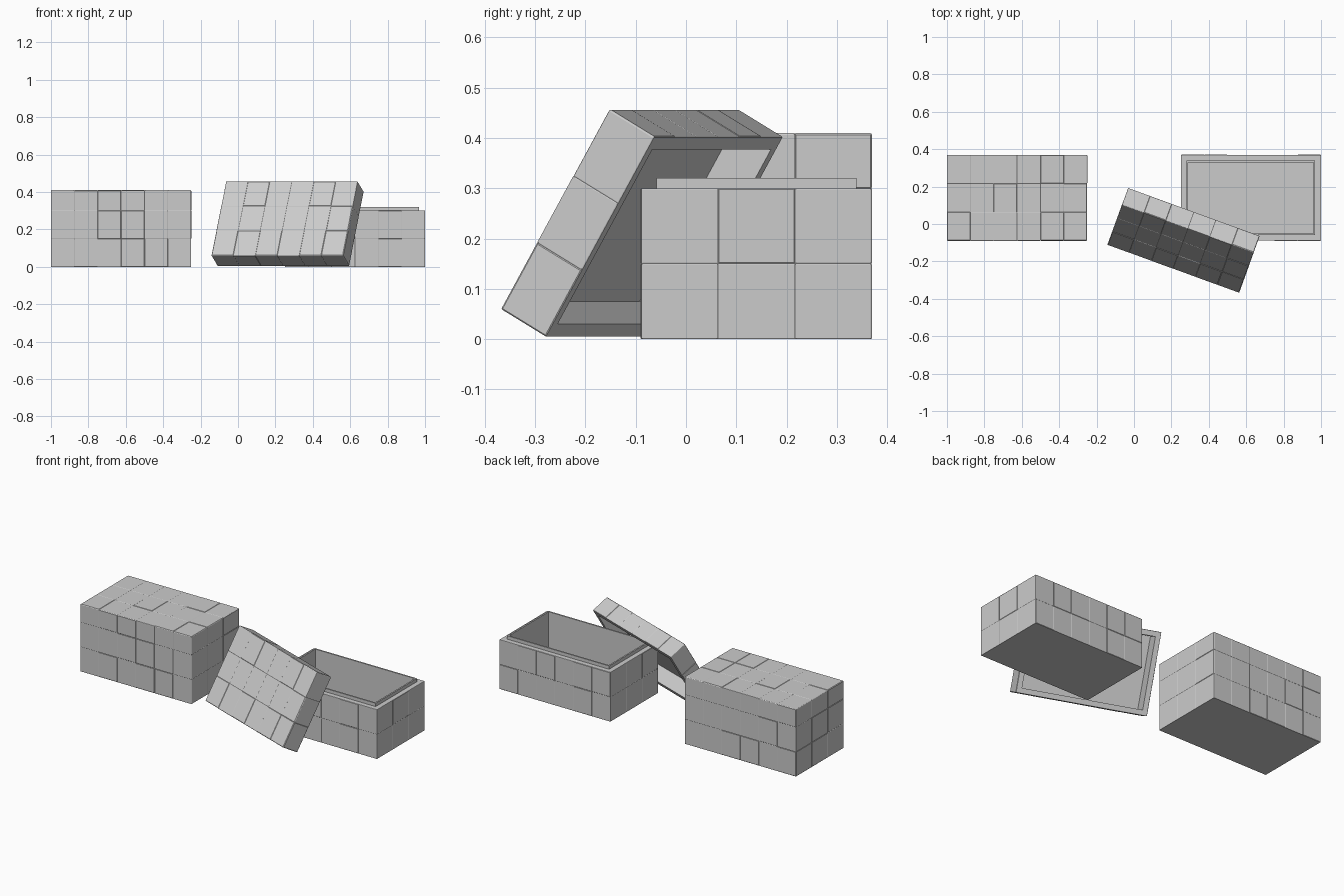
import bpy, bmesh, random
from math import radians, pi
from mathutils import Matrix, Vector

if "Cube" in bpy.data.objects:
    bpy.data.objects.remove(bpy.data.objects["Cube"])

random.seed(4)
L, W = 0.75, 0.46          # crate footprint
BODY_H, LID_H = 0.30, 0.11
GROOVE = 0.0015


def tray(name, height, rows, steps, matrix, panel_base):
    """Open-topped panelled box; steps = (inset, z) rings leading into the cavity."""
    hx, hy = L / 2 - GROOVE, W / 2 - GROOVE
    z0 = GROOVE if panel_base else 0
    bm = bmesh.new()
    bmesh.ops.create_cube(bm, size=1)
    for v in bm.verts:
        v.co = Vector((v.co.x * 2 * hx, v.co.y * 2 * hy, height if v.co.z > 0 else z0))

    # open the top
    bm.normal_update()
    bmesh.ops.delete(bm, geom=[f for f in bm.faces if f.normal.z > 0.5], context='FACES')

    # cut the walls into a grid of panels
    cuts = [((L * (i / 6 - 0.5), 0, 0), (1, 0, 0)) for i in range(1, 6)]
    cuts += [((0, W * (i / 3 - 0.5), 0), (0, 1, 0)) for i in (1, 2)]
    cuts += [((0, 0, height * i / rows), (0, 0, 1)) for i in range(1, rows)]
    for co, no in cuts:
        bmesh.ops.bisect_plane(bm, geom=bm.verts[:] + bm.edges[:] + bm.faces[:],
                               plane_co=co, plane_no=no)
    bm.normal_update()
    panels = [f for f in bm.faces if panel_base or abs(f.normal.z) < 0.5]
    rim = [e for e in bm.edges if e.is_boundary]

    # rim, lip and inner walls
    sx, sy = hx, hy
    for inset, z in steps:
        nx, ny = L / 2 - inset, W / 2 - inset
        geom = bmesh.ops.extrude_edge_only(bm, edges=rim)['geom']
        for v in geom:
            if isinstance(v, bmesh.types.BMVert):
                v.co = Vector((v.co.x * nx / sx, v.co.y * ny / sy, z))
        rim = [e for e in geom if isinstance(e, bmesh.types.BMEdge) and e.is_boundary]
        sx, sy = nx, ny
    # cavity floor
    bmesh.ops.contextual_create(bm, geom=rim)

    # raised panels with slightly uneven faces
    for f in panels:
        bmesh.ops.inset_individual(bm, faces=[f], thickness=0.002,
                                   depth=GROOVE * random.uniform(0.5, 1.2),
                                   use_even_offset=True)
    bmesh.ops.recalc_face_normals(bm, faces=bm.faces[:])
    mesh = bpy.data.meshes.new(name)
    bm.to_mesh(mesh)
    bm.free()
    obj = bpy.data.objects.new(name, mesh)
    obj.matrix_world = matrix
    bpy.context.collection.objects.link(obj)
    return obj


def crate_body(name, x, y):
    steps = [(0.031, BODY_H), (0.031, BODY_H + 0.02), (0.040, BODY_H + 0.02), (0.040, 0.02)]
    return tray(name, BODY_H, 2, steps, Matrix.Translation((x, y, 0)), False)


def crate_lid(name, matrix):
    # built upside down, then flipped about its own centre
    flip = Matrix.Rotation(pi, 4, 'X') @ Matrix.Translation((0, 0, -LID_H / 2))
    return tray(name, LID_H, 1, [(0.03, LID_H), (0.03, 0.02)], matrix @ flip, True)


# closed crate
crate_body("closed_crate_body", -0.625, 0.14)
crate_lid("closed_crate_lid", Matrix.Translation((-0.625, 0.14, BODY_H + LID_H / 2)))

# open crate
crate_body("open_crate_body", 0.625, 0.14)

# lid leaning against the open crate
crate_lid("leaning_lid", Matrix.Translation((0.265, -0.088, 0.231))
          @ Matrix.Rotation(radians(-20), 4, 'Z') @ Matrix.Rotation(radians(60), 4, 'X'))
